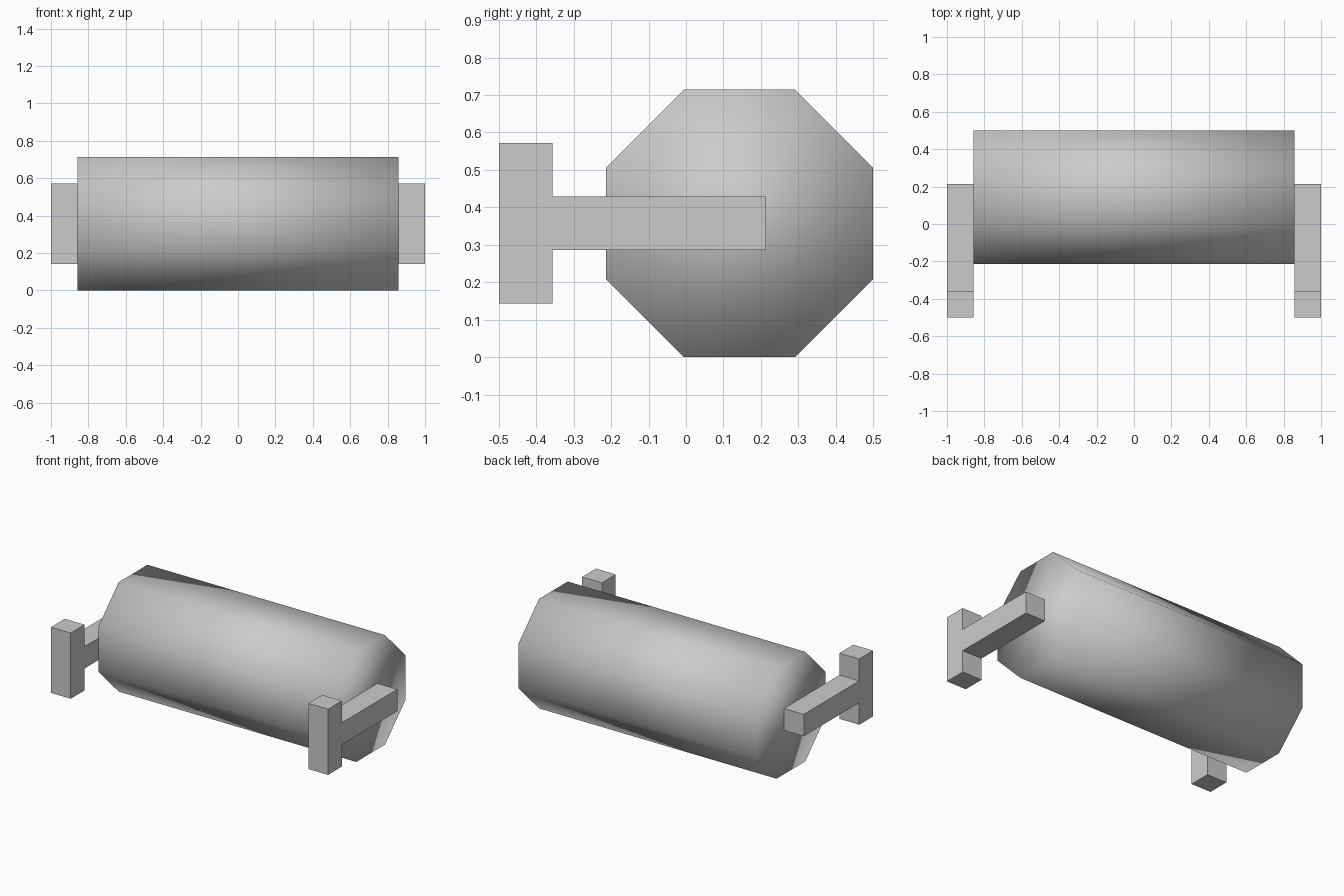
import bpy, bmesh
from math import pi, cos
from mathutils import Matrix

if "Cube" in bpy.data.objects:
    bpy.data.objects.remove(bpy.data.objects["Cube"])

U = 1 / 7  # model unit: the whole design sits on a grid of sevenths


def make_object(name, bm, smooth=False):
    bmesh.ops.recalc_face_normals(bm, faces=bm.faces)
    for f in bm.faces:
        f.smooth = smooth
    mesh = bpy.data.meshes.new(name)
    bm.to_mesh(mesh)
    bm.free()
    obj = bpy.data.objects.new(name, mesh)
    bpy.context.collection.objects.link(obj)
    return obj


# Eight-sided roller lying along x, flats on top and bottom, softly shaded throughout
bm = bmesh.new()
radius = 2.5 * U / cos(pi / 8)
place = (Matrix.Translation((0, U, 2.5 * U))
         @ Matrix.Rotation(pi / 2, 4, 'Y') @ Matrix.Rotation(pi / 8, 4, 'Z'))
bmesh.ops.create_cone(bm, cap_ends=True, segments=8, radius1=radius,
                      radius2=radius, depth=12 * U, matrix=place)
make_object("roller", bm, smooth=True)

# T-shaped end bracket: upright grip with an arm reaching the roller axle
profile = [(-3.5, 1), (-2.5, 1), (-2.5, 2), (1.5, 2),
           (1.5, 3), (-2.5, 3), (-2.5, 4), (-3.5, 4)]
bm = bmesh.new()
face = bm.faces.new([bm.verts.new((6 * U, y * U, z * U)) for y, z in profile])
ext = bmesh.ops.extrude_face_region(bm, geom=[face], use_keep_orig=True)
moved = [g for g in ext["geom"] if isinstance(g, bmesh.types.BMVert)]
bmesh.ops.translate(bm, verts=moved, vec=(U, 0, 0))
bracket = make_object("end_brackets", bm)

# Same bracket on the opposite end
bracket.modifiers.new("mirror", 'MIRROR').use_axis[0] = True
